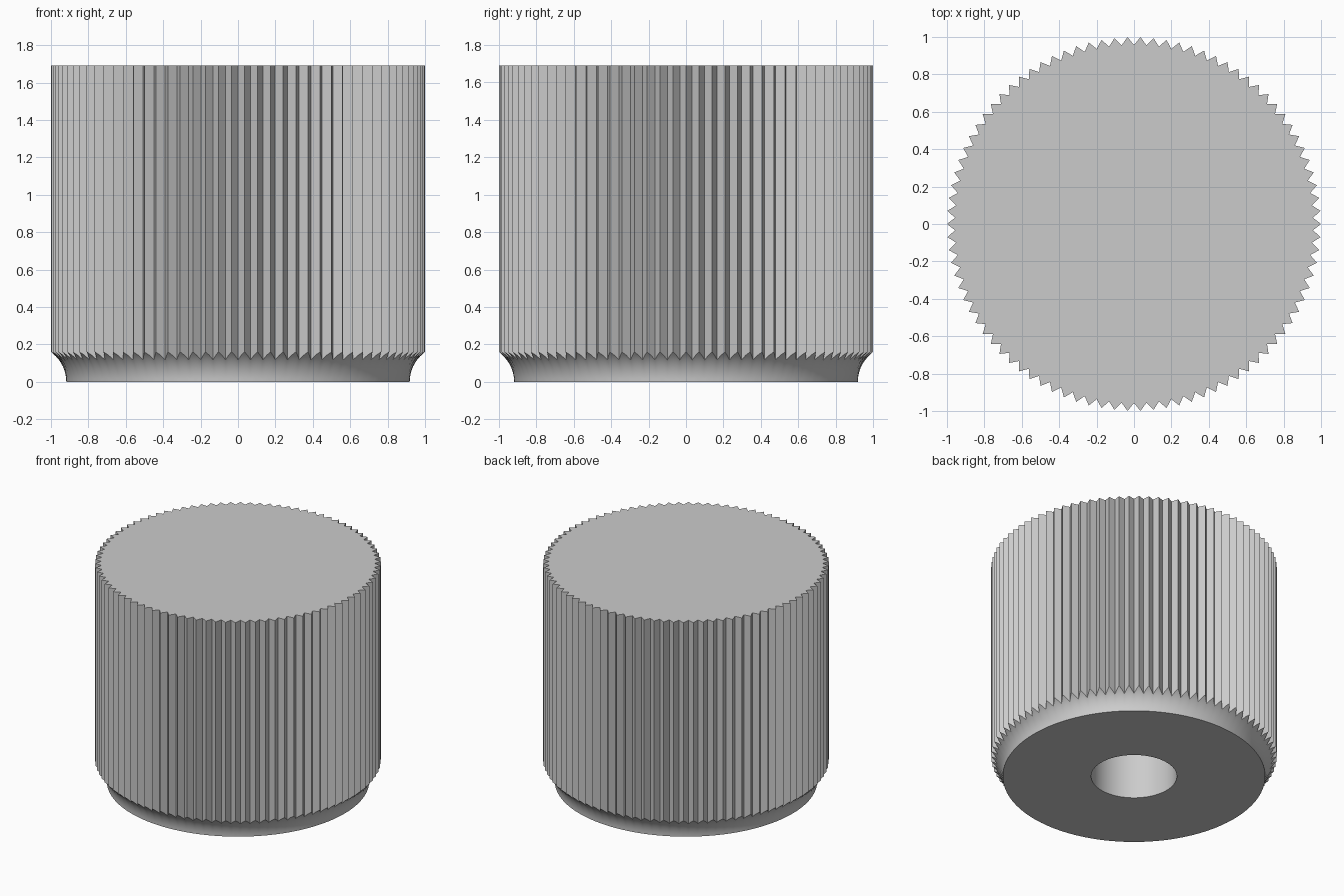
import bpy, bmesh
from math import sin, cos, pi, asin, acos, radians

cube = bpy.data.objects.get("Cube")
if cube:
    bpy.data.objects.remove(cube, do_unlink=True)

TEETH = 90
SUB = 4                      # columns per tooth
COLS = TEETH * SUB
TIP, VALLEY = 1.0, 0.957     # tooth radii
BASE, FLARE = 0.918, 0.197   # foot radius and radius of its concave arc
HOLE, DEPTH = 0.30, 1.1
HEIGHT = 1.69
STEPS = 8

grey = bpy.data.materials.new("plain_grey")
grey.use_nodes = True
grey.diffuse_color = (0.6, 0.6, 0.6, 1)
grey.node_tree.nodes["Principled BSDF"].inputs["Base Color"].default_value = (0.6, 0.6, 0.6, 1)


def tooth_point(i):
    """Point on the straight-sided tooth outline at column i."""
    half = SUB // 2
    k, t = i // half, (i % half) / half
    ends = []
    for j in (k, k + 1):
        r = VALLEY if j % 2 else TIP
        a = pi * j / TEETH
        ends.append((r * cos(a), r * sin(a)))
    (x0, y0), (x1, y1) = ends
    return x0 + (x1 - x0) * t, y0 + (y1 - y0) * t


outline = [tooth_point(i) for i in range(COLS)]
bm = bmesh.new()


def circle(r, z):
    return [bm.verts.new((r * cos(2 * pi * i / COLS), r * sin(2 * pi * i / COLS), z))
            for i in range(COLS)]


def flare_ring(f):
    """Ring a fraction f of the way up the flare, which ends on the teeth."""
    ring = []
    for x, y in outline:
        r = (x * x + y * y) ** 0.5
        a = f * acos(1 - (r - BASE) / FLARE)
        s = (BASE + FLARE * (1 - cos(a))) / r
        ring.append(bm.verts.new((x * s, y * s, FLARE * sin(a))))
    return ring


# Rings from the hole's inner end, down, out, up the flare and the teeth
rings = [circle(HOLE, DEPTH), circle(HOLE, 0)]
rings += [flare_ring(k / STEPS) for k in range(STEPS + 1)]
rings.append([bm.verts.new((x, y, HEIGHT)) for x, y in outline])

for low, high in zip(rings, rings[1:]):
    for i in range(COLS):
        j = (i + 1) % COLS
        bm.faces.new((low[i], low[j], high[j], high[i]))
bm.faces.new(rings[-1])                # top
bm.faces.new(list(reversed(rings[0])))  # hole end
bmesh.ops.recalc_face_normals(bm, faces=bm.faces)

mesh = bpy.data.meshes.new("knurled_knob")
bm.to_mesh(mesh)
bm.free()
mesh.materials.append(grey)
knob = bpy.data.objects.new("knurled_knob", mesh)
bpy.context.collection.objects.link(knob)

bpy.ops.object.select_all(action="DESELECT")
knob.select_set(True)
bpy.context.view_layer.objects.active = knob
bpy.ops.object.shade_smooth_by_angle(angle=radians(30))
